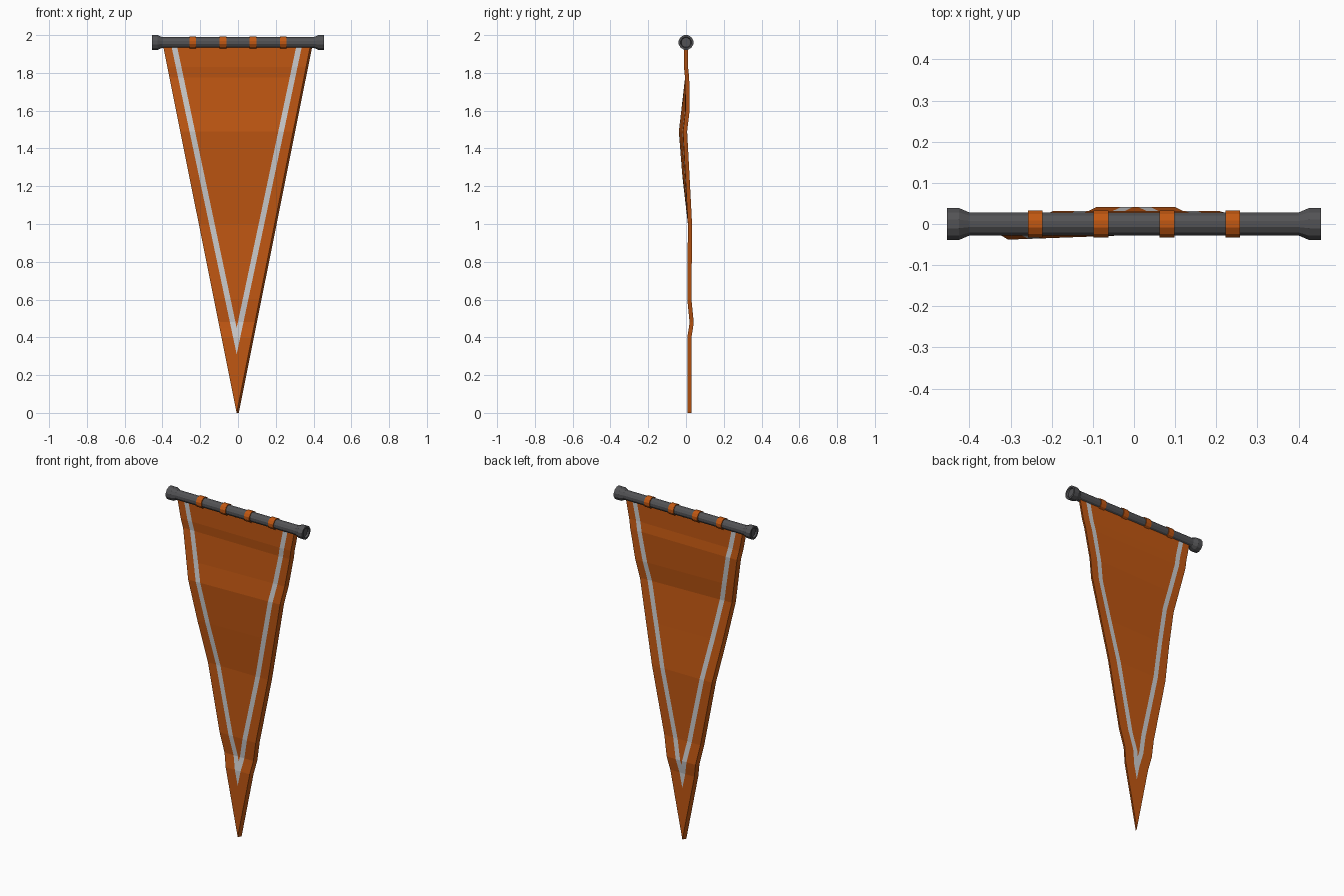
import bpy, bmesh, math

if "Cube" in bpy.data.objects:
    bpy.data.objects.remove(bpy.data.objects["Cube"])


def material(name, rgb):
    m = bpy.data.materials.new(name)
    m.diffuse_color = (*rgb, 1)
    m.use_nodes = True
    m.node_tree.nodes["Principled BSDF"].inputs["Base Color"].default_value = m.diffuse_color
    return m


ORANGE = material("orange cloth", (0.53, 0.095, 0.006))
SILVER = material("pale grey stripe", (0.60, 0.60, 0.61))
METAL = material("dark grey metal", (0.085, 0.085, 0.09))
ROD_Z = 1.961


def finish(bm, name, mats):
    bmesh.ops.remove_doubles(bm, verts=bm.verts, dist=1e-5)
    bmesh.ops.dissolve_degenerate(bm, dist=1e-5, edges=bm.edges)
    bmesh.ops.recalc_face_normals(bm, faces=bm.faces)
    mesh = bpy.data.meshes.new(name)
    bm.to_mesh(mesh)
    bm.free()
    for m in mats:
        mesh.materials.append(m)
    obj = bpy.data.objects.new(name, mesh)
    bpy.context.collection.objects.link(obj)
    return obj


def lathe_x(name, profile, mat, sides=12, closed=False):
    """Turn (x, radius) points around the rod axis."""
    bm = bmesh.new()
    rings = []
    for x, r in profile:
        angles = [2 * math.pi * (k + 0.5) / sides for k in range(sides)]
        rings.append([bm.verts.new((x, r * math.cos(a), ROD_Z + r * math.sin(a)))
                      for a in angles])
    pairs = list(zip(rings, rings[1:]))
    if closed:
        pairs.append((rings[-1], rings[0]))
    for a, b in pairs:
        for k in range(sides):
            n = (k + 1) % sides
            bm.faces.new((a[k], a[n], b[n], b[k]))
    if not closed:
        bm.faces.new(rings[0])
        bm.faces.new(rings[-1])
    return finish(bm, name, [mat])


# Rod with flared, slightly hollow ends
half = [(0.445, 0.026), (0.455, 0.029), (0.455, 0.040), (0.425, 0.040), (0.400, 0.029)]
lathe_x("rod", [(-x, r) for x, r in half] + half[::-1], METAL)

# Cloth loops around the rod
for i, x in enumerate((-0.24, -0.08, 0.08, 0.24)):
    w = 0.018
    lathe_x(f"loop_{i + 1}", [(x - w, 0.026), (x - w, 0.034), (x + w, 0.034), (x + w, 0.026)],
            ORANGE, closed=True)

# Pennant rows: height, y of the left edge, y of the right edge
ROWS = [(1.955, 0, 0), (1.83, 0, 0), (1.775, 0.006, 0.006), (1.6, -0.014, 0.008),
        (1.49, -0.027, -0.005), (1.25, -0.008, 0.008), (1.0, 0.021, 0.021),
        (0.6, 0.018, 0.018), (0.48, 0.030, 0.030), (0.45, 0.026, 0.026),
        (0.4, 0.018, 0.018), (0.31, 0.018, 0.018), (0.0, 0.018, 0.018)]
THICK = 0.011


def cloth_row(bm, row, side):
    """Columns follow the hem and both borders of the V stripe."""
    z, yl, yr = row
    hem = 0.2005 * z
    outer = max(0, 0.2117 * (z - 0.31))
    inner = max(0, 0.2117 * (z - 0.45))
    shift = -0.007 if side < 0 else 0.004
    verts = []
    for x in (-hem, -outer, -inner, inner, outer, hem):
        t = 0.5 + 0.5 * x / hem if hem else 0.5
        verts.append(bm.verts.new((x + shift, yl + (yr - yl) * t + side * THICK, z)))
    return verts


bm = bmesh.new()
front = [cloth_row(bm, r, -1) for r in ROWS]
back = [cloth_row(bm, r, 1) for r in ROWS]
for grid in (front, back):
    for a, b in zip(grid, grid[1:]):
        for c in range(5):
            f = bm.faces.new((a[c], a[c + 1], b[c + 1], b[c]))
            f.material_index = 1 if c in (1, 3) else 0
# Side hems and top edge
for c in (0, 5):
    for i in range(len(ROWS) - 1):
        bm.faces.new((front[i][c], front[i + 1][c], back[i + 1][c], back[i][c]))
for c in range(5):
    bm.faces.new((front[0][c], front[0][c + 1], back[0][c + 1], back[0][c]))
finish(bm, "pennant", [ORANGE, SILVER])
